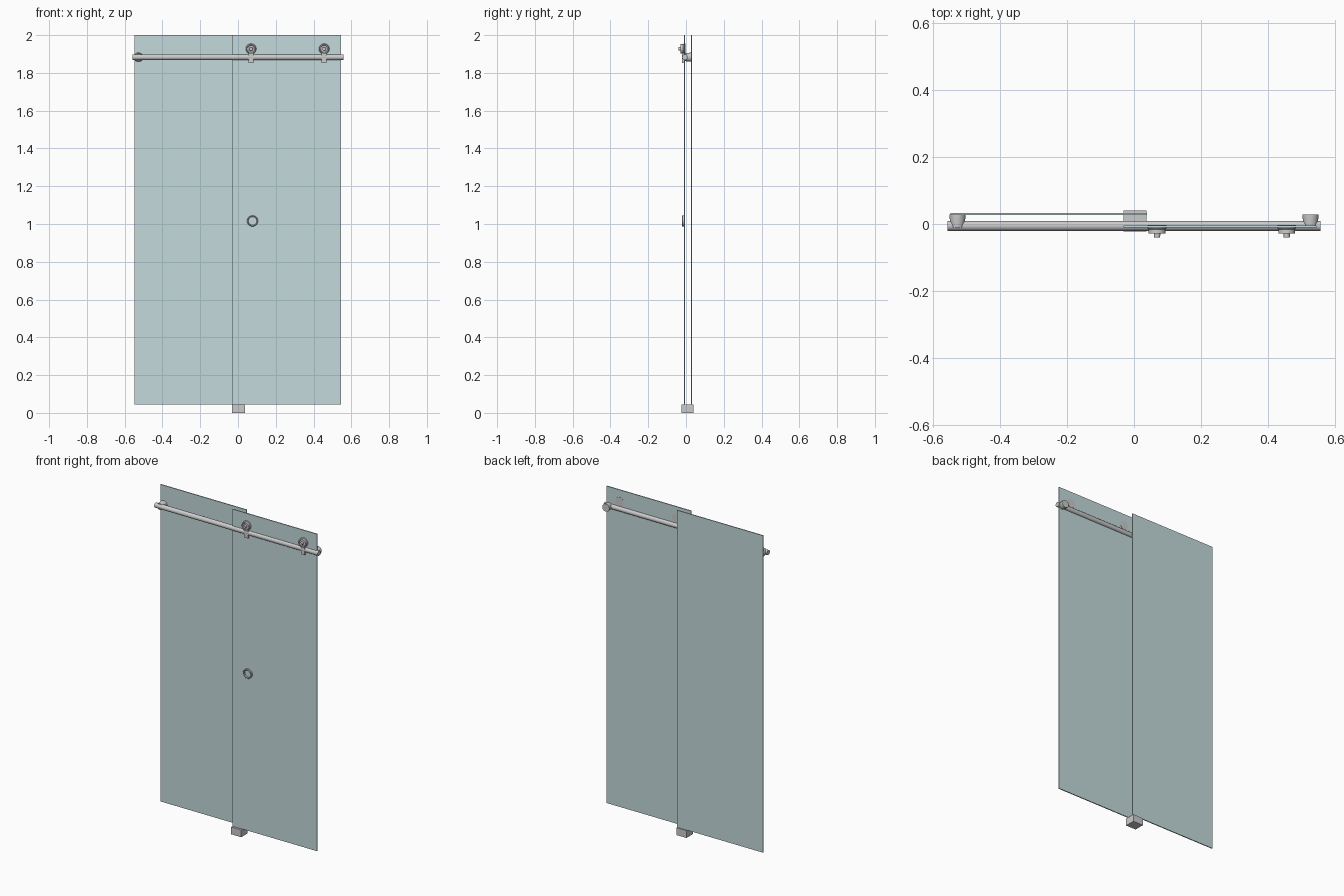
import bpy, bmesh, math
from mathutils import Matrix, Vector

if "Cube" in bpy.data.objects:
    bpy.data.objects.remove(bpy.data.objects["Cube"])

glass = bpy.data.materials.new("glass_tint")
glass.diffuse_color = (0.55, 0.70, 0.71, 0.6)
glass.use_nodes = True
glass.node_tree.nodes["Principled BSDF"].inputs["Base Color"].default_value = glass.diffuse_color


def finish(bm, name, smooth=True):
    bmesh.ops.recalc_face_normals(bm, faces=bm.faces)
    me = bpy.data.meshes.new(name)
    bm.to_mesh(me)
    bm.free()
    ob = bpy.data.objects.new(name, me)
    bpy.context.collection.objects.link(ob)
    if smooth:
        bpy.ops.object.select_all(action='DESELECT')
        ob.select_set(True)
        bpy.context.view_layer.objects.active = ob
        bpy.ops.object.shade_smooth_by_angle(angle=math.radians(35))
    return ob


def box(name, x, y, z, mat=None):
    bm = bmesh.new()
    lo, hi = zip(x, y, z)
    lo, hi = Vector(lo), Vector(hi)
    size = hi - lo
    bmesh.ops.create_cube(bm, size=1, matrix=Matrix.Translation((lo + hi) / 2)
                          @ Matrix.Diagonal((*size, 1)))
    ob = finish(bm, name, False)
    if mat:
        ob.data.materials.append(mat)
    return ob


def lathe_y(name, profile, x, z, closed=False, steps=32):
    """Spin (radius, y) points about an axis parallel to y through (x, z)."""
    bm = bmesh.new()
    vs = [bm.verts.new((x + r, y, z)) for r, y in profile]
    edges = [bm.edges.new(p) for p in zip(vs, vs[1:])]
    if closed:
        edges.append(bm.edges.new((vs[-1], vs[0])))
    bmesh.ops.spin(bm, geom=vs + edges, cent=(x, 0, z), axis=(0, 1, 0),
                   angle=math.tau, steps=steps)
    bmesh.ops.remove_doubles(bm, verts=bm.verts, dist=1e-5)
    return finish(bm, name)


RAIL_Y, RAIL_Z, RAIL_R = -0.0055, 1.883, 0.015

# glass panels: fixed one behind, sliding door in front
box("fixed_panel", (-0.548, 0.039), (0.027, 0.033), (0.045, 2.0), glass)
box("sliding_door", (-0.032, 0.545), (-0.010, -0.004), (0.045, 2.0), glass)

# horizontal rail
bm = bmesh.new()
bmesh.ops.create_cone(bm, cap_ends=True, segments=32, radius1=RAIL_R, radius2=RAIL_R,
                      depth=1.115, matrix=Matrix.Translation((0, RAIL_Y, RAIL_Z))
                      @ Matrix.Rotation(math.pi / 2, 4, 'Y'))
finish(bm, "rail")

# tapered rail mounts at both ends
for side, x in (("left", -0.527), ("right", 0.527)):
    lathe_y("rail_mount_" + side,
            [(0, 0.029), (0.024, 0.029), (0.024, 0.022), (0.020, -0.010), (0, -0.010)],
            x, RAIL_Z)

# rollers riding on the rail, each with a bracket reaching below it
for side, x in (("left", 0.069), ("right", 0.456)):
    lathe_y("roller_" + side,
            [(0, -0.003), (0.028, -0.003), (0.028, -0.013), (0.025, -0.016),
             (0.025, -0.029), (0.020, -0.029), (0.018, -0.026), (0.010, -0.026),
             (0.009, -0.040), (0, -0.040)], x, 1.927)
    box("roller_bracket_" + side, (x - 0.013, x + 0.013), (-0.020, -0.009), (1.853, 1.91))

# ring pull on the door
lathe_y("ring_handle",
        [(0.022, -0.009), (0.029, -0.009), (0.029, -0.019), (0.027, -0.021),
         (0.024, -0.021), (0.022, -0.019)], 0.077, 1.016, closed=True)

# floor guide
box("floor_guide", (-0.031, 0.038), (-0.023, 0.040), (0.0, 0.045))
